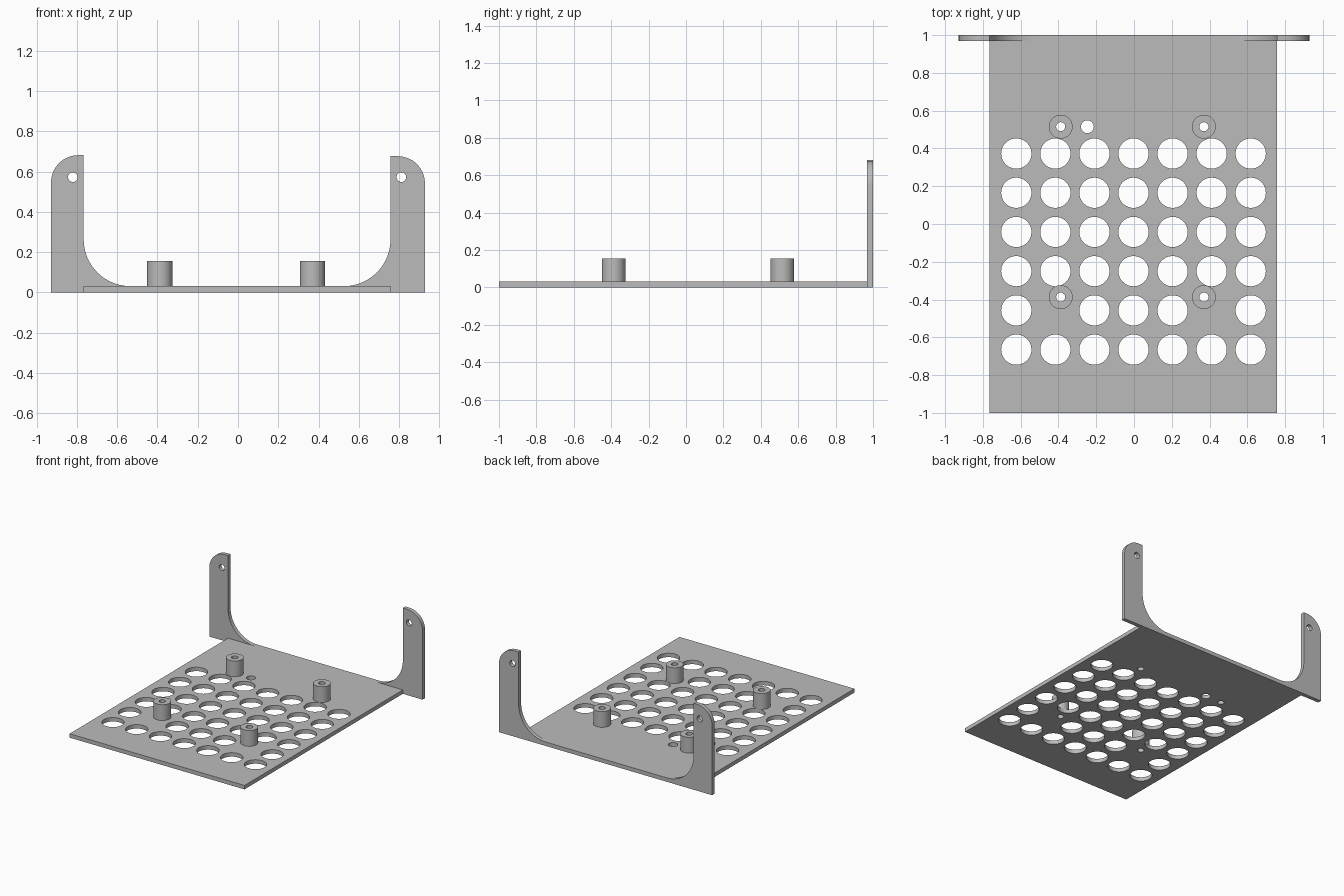
import bpy
import bmesh
from math import cos, sin, pi, radians
from mathutils import Matrix

cube = bpy.data.objects.get("Cube")
if cube:
    bpy.data.objects.remove(cube, do_unlink=True)

GREY = (0.5, 0.5, 0.5, 1.0)
grey = bpy.data.materials.new("plain grey")
grey.use_nodes = True
grey.diffuse_color = GREY
grey.node_tree.nodes["Principled BSDF"].inputs["Base Color"].default_value = GREY

THICK = 0.031          # sheet thickness


def arc(cx, cy, r, start, end, steps=16):
    """Points along an arc, angles in degrees."""
    angles = [radians(start + (end - start) * i / steps) for i in range(steps + 1)]
    return [(cx + r * cos(a), cy + r * sin(a)) for a in angles]


def circle(cx, cy, r, sides=48):
    return arc(cx, cy, r, 0, 360, sides)[:-1]


def extruded(name, loops, depth, matrix):
    """Fill the first loop, leave the others open as holes, give it depth."""
    curve = bpy.data.curves.new(name + "_profile", "CURVE")
    curve.dimensions = "2D"
    curve.fill_mode = "BOTH"
    curve.extrude = depth / 2
    for loop in loops:
        spline = curve.splines.new("POLY")
        spline.points.add(len(loop) - 1)
        for point, (x, y) in zip(spline.points, loop):
            point.co = (x, y, 0, 1)
        spline.use_cyclic_u = True
    helper = bpy.data.objects.new(name + "_profile", curve)
    bpy.context.collection.objects.link(helper)
    bpy.context.view_layer.update()
    mesh = bpy.data.meshes.new_from_object(
        helper.evaluated_get(bpy.context.evaluated_depsgraph_get()))
    bpy.data.objects.remove(helper, do_unlink=True)

    bm = bmesh.new()
    bm.from_mesh(mesh)
    bmesh.ops.remove_doubles(bm, verts=bm.verts, dist=0.0001)
    bmesh.ops.transform(bm, matrix=matrix, verts=bm.verts)
    bmesh.ops.recalc_face_normals(bm, faces=bm.faces)
    bm.to_mesh(mesh)
    bm.free()
    mesh.name = name
    mesh.materials.clear()
    mesh.materials.append(grey)
    obj = bpy.data.objects.new(name, mesh)
    bpy.context.collection.objects.link(obj)
    bpy.ops.object.select_all(action="DESELECT")
    obj.select_set(True)
    bpy.context.view_layer.objects.active = obj
    bpy.ops.object.shade_smooth_by_angle(angle=radians(30))
    return obj


# Base plate with its grid of vent holes, screw holes and one cable hole
LEFT, RIGHT = 0.757, -0.766
posts = {"back_right": (-0.388, 0.515), "back_left": (0.37, 0.515),
         "front_right": (-0.388, -0.387), "front_left": (0.37, -0.387)}
SCREW_R = 0.024
outline = [(RIGHT, -1), (LEFT, -1), (LEFT, 1), (RIGHT, 1)]
holes = [circle(-0.623 + 0.2068 * col, 0.373 - 0.2076 * row, 0.08)
         for row in range(6) for col in range(7)
         if not (row == 4 and col in (1, 5))]
holes += [circle(x, y, SCREW_R, 24) for x, y in posts.values()]
holes.append(circle(-0.247, 0.515, 0.034, 32))
extruded("base_plate", [outline] + holes, THICK, Matrix.Translation((0, 0, THICK / 2)))

# Hollow standoffs
TOP = 0.155
for place, (x, y) in posts.items():
    extruded(place + "_standoff", [circle(x, y, 0.063), circle(x, y, SCREW_R, 24)],
             TOP - THICK, Matrix.Translation((0, 0, (TOP + THICK) / 2)))

# Upright mounting ears at the back, with a filleted foot and a rounded top
upright = Matrix.Translation((0, 1 - THICK / 2, 0)) @ Matrix.Rotation(pi / 2, 4, "X")
OUTER, ROUND, FILLET = 0.928, 0.135, 0.232
for name, side, inner, height in (("left_ear", 1, LEFT, 0.676),
                                  ("right_ear", -1, -RIGHT, 0.681)):
    shape = [(OUTER, 0), (inner, 0), (inner, THICK)]
    shape += arc(inner - FILLET, THICK + FILLET, FILLET, -90, 0, 24)
    shape += [(inner, height)]
    shape += arc(OUTER - ROUND, height - ROUND, ROUND, 90, 0)
    hole = circle(inner + 0.054, 0.572, SCREW_R, 24)
    extruded(name, [[(side * x, z) for x, z in loop] for loop in (shape, hole)],
             THICK, upright)
